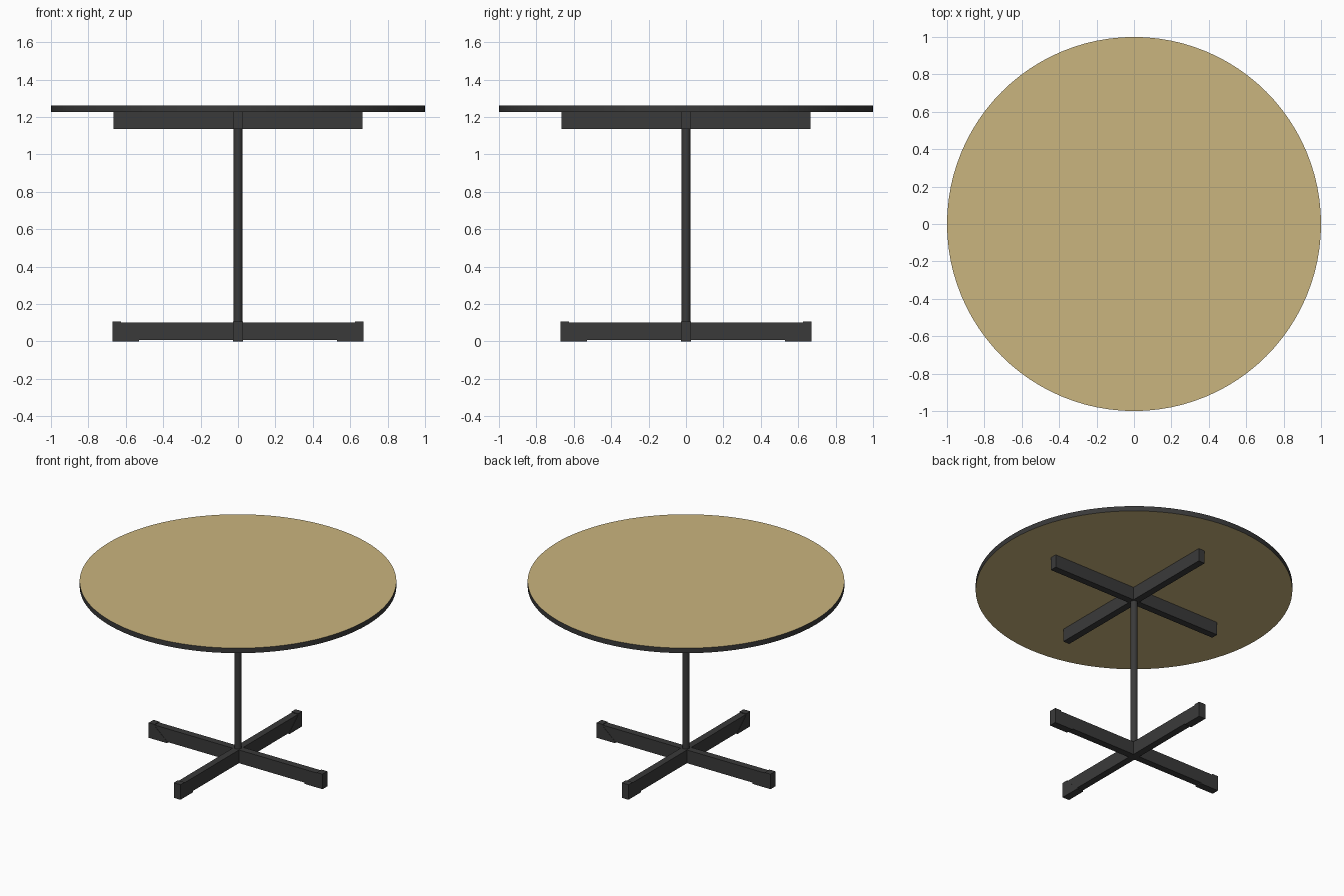
import bpy, bmesh, math
from mathutils import Matrix

cube = bpy.data.objects.get("Cube")
if cube:
    bpy.data.objects.remove(cube, do_unlink=True)


def material(name, rgb):
    mat = bpy.data.materials.new(name)
    mat.use_nodes = True
    colour = (*rgb, 1)
    mat.diffuse_color = colour
    mat.node_tree.nodes["Principled BSDF"].inputs["Base Color"].default_value = colour
    return mat


wood = material("pale_wood", (0.59, 0.46, 0.21))
black = material("black_metal", (0.042, 0.042, 0.042))


def add_object(name, bm, *mats):
    bmesh.ops.recalc_face_normals(bm, faces=bm.faces)
    mesh = bpy.data.meshes.new(name)
    bm.to_mesh(mesh)
    bm.free()
    for mat in mats:
        mesh.materials.append(mat)
    obj = bpy.data.objects.new(name, mesh)
    bpy.context.collection.objects.link(obj)
    return obj


def cylinder(name, radius, z0, z1, sides, *mats):
    bm = bmesh.new()
    bmesh.ops.create_cone(bm, cap_ends=True, segments=sides, radius1=radius, radius2=radius,
                          depth=z1 - z0, matrix=Matrix.Translation((0, 0, (z0 + z1) / 2)))
    for face in bm.faces:
        # Round side uses the last material, flat ends the first
        flat_end = abs(face.normal.z) > 0.5
        face.material_index = 0 if flat_end else len(mats) - 1
        face.smooth = not flat_end
    obj = add_object(name, bm, *mats)
    bpy.ops.object.select_all(action="DESELECT")
    obj.select_set(True)
    bpy.context.view_layer.objects.active = obj
    bpy.ops.object.shade_smooth_by_angle(angle=math.radians(40))


def extruded(name, profile, width, angle):
    # Side outline in x and z, given width, then turned around the post
    bm = bmesh.new()
    face = bm.faces.new([bm.verts.new((x, -width / 2, z)) for x, z in profile])
    new = bmesh.ops.extrude_face_region(bm, geom=[face])["geom"]
    moved = [v for v in new if isinstance(v, bmesh.types.BMVert)]
    bmesh.ops.translate(bm, verts=moved, vec=(0, width, 0))
    bmesh.ops.rotate(bm, verts=bm.verts, matrix=Matrix.Rotation(angle, 3, "Z"))
    add_object(name, bm, black)


def bar(z0, z1, reach):
    return [(0, z0), (reach, z0), (reach, z1), (0, z1)]


# Round top with a dark rim, and the centre post
cylinder("table_top", 1.0, 1.225, 1.26, 96, wood, black)
cylinder("centre_post", 0.023, 0.05, 1.18, 32, black)

# Crossed arms above and below, with a wedge-shaped foot on each lower end
foot = [(0.53, 0), (0.67, 0), (0.67, 0.105), (0.625, 0.105), (0.625, 0.095), (0.53, 0.012)]
for i, side in enumerate(("left", "back", "right", "front")):
    turn = i * math.pi / 2
    extruded(f"{side}_top_support", bar(1.135, 1.225, 0.665), 0.048, turn)
    extruded(f"{side}_base_arm", bar(0.008, 0.1, 0.665), 0.048, turn)
    extruded(f"{side}_foot", foot, 0.052, turn)
